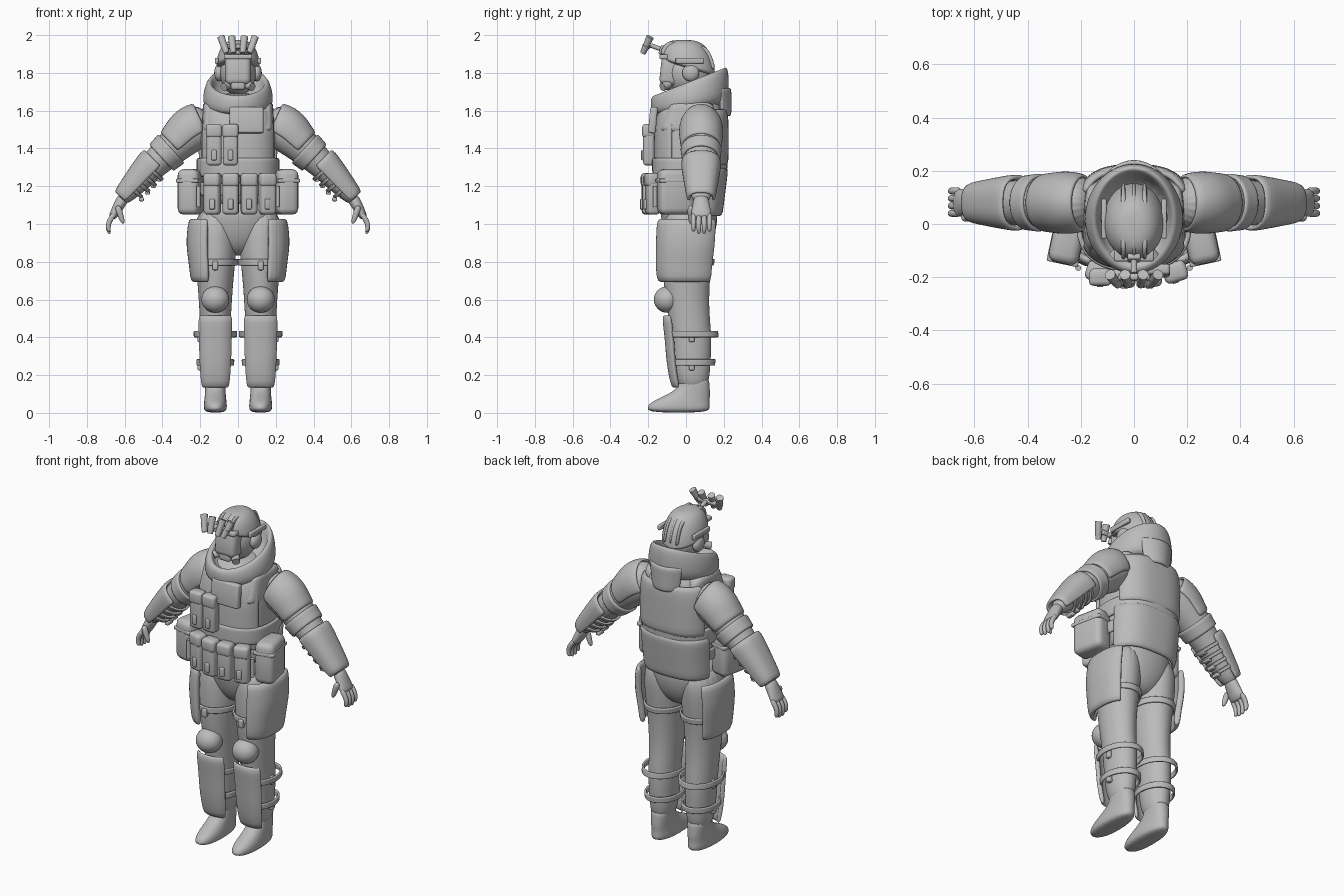
import bpy, bmesh
from math import sin, cos, tau, radians, copysign
from mathutils import Vector, Matrix

cube = bpy.data.objects.get("Cube")
if cube:
    bpy.data.objects.remove(cube, do_unlink=True)

GREY = (.5, .5, .5, 1)
grey = bpy.data.materials.new("plain grey")
grey.use_nodes = True
grey.diffuse_color = GREY
grey.node_tree.nodes["Principled BSDF"].inputs["Base Color"].default_value = GREY


def finish(name, bm, mirror=False, thick=0, smooth=0):
    bmesh.ops.recalc_face_normals(bm, faces=bm.faces[:])
    for face in bm.faces:
        face.smooth = True
    mesh = bpy.data.meshes.new(name)
    bm.to_mesh(mesh)
    bm.free()
    mesh.materials.append(grey)
    if not smooth:
        mesh.set_sharp_from_angle(angle=radians(40))
    part = bpy.data.objects.new(name, mesh)
    bpy.context.collection.objects.link(part)
    if mirror:
        part.modifiers.new("Mirror", "MIRROR").use_mirror_merge = False
    if thick:
        shell = part.modifiers.new("Solidify", "SOLIDIFY")
        shell.thickness, shell.offset = thick, 0
    if smooth:
        subsurf = part.modifiers.new("Subsurf", "SUBSURF")
        subsurf.levels = subsurf.render_levels = smooth


def loft(name, rings, x=0, arm_y=None, arc=None, thick=0, smooth=2, power=2, sides=20):
    """Skin rings of (y, z, width, depth, tilt), or (x, z, width, depth) along an arm."""
    start, end = (radians(angle) for angle in arc) if arc else (0, tau)
    count = sides + 1 if arc else sides
    bm = bmesh.new()
    rows = []
    for i, (offset, z, width, depth, *tilt) in enumerate(rings):
        side, centre = Vector((1, 0, 0)), Vector((x, offset, z))
        if arm_y is not None:
            below, above = rings[max(i - 1, 0)], rings[min(i + 1, len(rings) - 1)]
            side = Vector((above[1] - below[1], 0, below[0] - above[0])).normalized()
            centre = Vector((offset, arm_y, z))
        row = []
        for k in range(count):
            angle = start + (end - start) * k / sides
            across, along = (copysign(abs(f(angle)) ** (2 / power), f(angle)) for f in (cos, sin))
            lift = sum(tilt) * depth * along
            row.append(bm.verts.new(centre + side * width * across + Vector((0, depth * along, lift))))
        rows.append(row)
    for low, high in zip(rows, rows[1:]):
        for k in range(sides):
            j = (k + 1) % count
            bm.faces.new((low[k], low[j], high[j], high[k]))
    if not arc and not thick:
        bm.faces.new(rows[0])
        bm.faces.new(rows[-1])
    finish(name, bm, x > 0 or arm_y is not None, thick, smooth)


def sample(path, z):
    """Ring of a body profile at height z."""
    for low, high in zip(path, path[1:]):
        if z <= high[1]:
            break
    blend = (z - low[1]) / (high[1] - low[1])
    return [a + (b - a) * blend for a, b in zip(low, high)]


def wrap(name, path, bottom, top, gap=0, steps=5, **style):
    """Layer worn over a body profile between two heights."""
    rings = []
    for k in range(steps + 1):
        offset, z, width, depth = sample(path, bottom + (top - bottom) * k / steps)
        rings.append((offset, z, width + gap, depth + gap))
    loft(name, rings, smooth=1, **style)


def box(name, centre, size, turn=0, lean=0, mirror=False):
    bm = bmesh.new()
    bmesh.ops.create_cube(bm, size=1)
    bmesh.ops.scale(bm, vec=size, verts=bm.verts[:])
    bmesh.ops.bevel(bm, geom=bm.edges[:], offset=min(size) * .28, segments=3, profile=.5, affect="EDGES")
    rotation = Matrix.Rotation(radians(turn), 4, "Z") @ Matrix.Rotation(radians(lean), 4, "X")
    bm.transform(Matrix.Translation(centre) @ rotation)
    finish(name, bm, mirror)


def ball(name, centre, radii, mirror=False):
    bm = bmesh.new()
    bmesh.ops.create_uvsphere(bm, u_segments=28, v_segments=16, radius=1)
    bm.transform(Matrix.Translation(centre) @ Matrix.Diagonal((*radii, 1)))
    finish(name, bm, mirror)


def rod(name, start, end, radius, flare=1, mirror=False):
    start, end = Vector(start), Vector(end)
    axis = end - start
    bm = bmesh.new()
    bmesh.ops.create_cone(bm, cap_ends=True, segments=20, radius1=radius, radius2=radius * flare, depth=axis.length)
    bm.transform(Matrix.Translation((start + end) / 2) @ axis.to_track_quat("Z", "Y").to_matrix().to_4x4())
    finish(name, bm, mirror)


def pouch(name, x, y, z, width, depth, height, turn=0):
    box(name, (x, y, z), (width, depth, height), turn)
    box(name + "_flap", (x, y - .005, z + height / 3), (width + .005, depth, height / 3), turn)
    box(name + "_tab", (x, y - depth / 2, z - height / 4), (width / 3, .02, height / 4), turn)


# Body profiles, from the bottom up
LEG_X, ARM_Y = .12, .08
LEG = [(.04, .11, .06, .08), (.03, .25, .075, .1), (.03, .4, .08, .11), (.01, .55, .085, .11),
       (0, .75, .1, .13), (.01, .9, .12, .14), (.02, 1.1, .1, .14)]
TORSO = [(.01, 1.06, .19, .16), (.02, 1.3, .2, .18), (.02, 1.5, .2, .18), (.03, 1.6, .19, .17), (.03, 1.7, .1, .12)]
ARM = [(.63, 1.11, .035, .05), (.53, 1.22, .06, .07), (.45, 1.31, .075, .085), (.33, 1.42, .095, .1),
       (.25, 1.5, .12, .11), (.14, 1.55, .11, .09)]

# Boots and trousers
loft("boots", [(-.04, 0, .055, .16), (-.04, .03, .063, .17), (-.03, .06, .06, .155), (.02, .1, .055, .11),
               (.045, .14, .055, .08), (.045, .2, .055, .08)], x=LEG_X, power=2.3)
loft("trouser_legs", LEG, x=LEG_X)
loft("trouser_seat", [(.02, .83, .06, .06), (.02, .9, .14, .12), (.02, 1, .2, .15), (.01, 1.14, .2, .16)], power=2.3)

# Leg armour and straps
wrap("thigh_panels", LEG, .69, 1.03, .018, x=LEG_X, arc=(-78, 55), thick=.035, power=2.6)
wrap("shin_guards", LEG, .13, .52, .02, x=LEG_X, arc=(222, 318), thick=.025, power=2.7)
ball("knee_pads", (LEG_X, -.1, .6), (.074, .07, .07), mirror=True)
for name, z, gap in (("ankle", .25, .02), ("calf", .4, .03), ("thigh", .78, .01)):
    wrap(name + "_straps", LEG, z, z + .035, gap, x=LEG_X, thick=.012)
    box(name + "_buckles", (LEG_X, -.14, z) if name == "thigh" else (.2, .03, z), (.03, .03, .05), mirror=True)

# Jacket and torso armour
loft("jacket", TORSO, power=2.6)
wrap("chest_plate", TORSO, 1.3, 1.62, arc=(205, 335), thick=.02, power=2.7)
wrap("waist_band", TORSO, 1.25, 1.35, .012, thick=.02, power=2.6)
wrap("belt", TORSO, 1.15, 1.22, .015, thick=.016, power=2.6)
wrap("lower_back_plate", TORSO, 1.04, 1.3, .01, arc=(12, 168), thick=.03, power=2.8)
wrap("upper_back_plate", TORSO, 1.31, 1.61, .01, arc=(22, 158), thick=.03, power=2.8)
wrap("shoulder_straps", [(.02, 1.48, .055, .165), (.03, 1.65, .045, .11)], 1.48, 1.65, x=.14, power=3)
box("chest_flap", (.045, -.175, 1.55), (.18, .04, .14), lean=-5)

# Pouches
for x in (-.127, -.04):
    pouch("chest_pouch", x, -.197, 1.42, .08, .06, .22)
for k in (-1.5, -.5, .5, 1.5):
    pouch("belt_pouch", .01 + k * .097, k * k * .01 - .2, 1.16, .086, .07, .22, turn=k * 11)
box("side_pouches", (.25, -.055, 1.17), (.115, .19, .24), turn=12, mirror=True)
box("side_pouch_seams", (.25, -.055, 1.23), (.12, .195, .02), turn=12, mirror=True)
rod("belt_clips", (.21, -.165, 1.09), (.21, -.165, 1.2), .011, mirror=True)

# Collar with its open rim and back tab
loft("collar", [(.03, 1.6, .14, .16, .15), (.02, 1.62, .18, .2, .2), (.02, 1.66, .19, .21, .2), (.02, 1.72, .18, .21, .3),
                (.02, 1.76, .16, .2, .4), (.02, 1.75, .135, .17, .4), (.02, 1.66, .13, .15, .2)])
wrap("collar_back_tab", [(.03, 1.57, .13, .2), (.02, 1.72, .16, .21)], 1.57, 1.72, arc=(50, 130), thick=.02)

# Arms
loft("sleeves", ARM, arm_y=ARM_Y)
wrap("shoulder_guards", ARM, 1.41, 1.53, arm_y=ARM_Y, arc=(-110, 110), thick=.02)
wrap("elbow_cuffs", ARM, 1.35, 1.4, .005, arm_y=ARM_Y, thick=.018)
wrap("forearm_guards", ARM, 1.13, 1.33, .01, arm_y=ARM_Y, arc=(-105, 105), thick=.022, power=2.5)
for k in range(4):
    z = 1.18 + k * .035
    wrap("forearm_straps", ARM, z, z + .015, .012, arm_y=ARM_Y, thick=.014)
    box("forearm_buckles", (sample(ARM, z)[0] - .055, ARM_Y, z - .05), (.025, .05, .02), mirror=True)

# Gloved hands
loft("palms", [(.67, 1.03, .02, .05), (.65, 1.06, .026, .055), (.63, 1.1, .03, .045), (.6, 1.15, .035, .04)], arm_y=ARM_Y)
for k in range(4):
    tip = .94 + abs(k - 1.5) * .012
    loft("fingers", [(.68, tip, .01, .01), (.69, .985, .014, .013), (.68, 1.02, .015, .014), (.65, 1.06, .015, .015)],
         arm_y=.04 + k * .028, sides=12)
loft("thumbs", [(.606, 1, .01, .01), (.62, 1.04, .016, .016), (.64, 1.1, .02, .02)], arm_y=.025, sides=12)

# Head and domed helmet
ball("head", (0, .01, 1.8), (.095, .12, .12))
dome = []
for k in range(9):
    angle = radians(k * 10.5)
    spread = cos(angle) ** .7
    dome.append((.01, 1.82 + .155 * sin(angle), .118 * spread, .147 * spread, -.3 * cos(angle)))
loft("helmet", dome)
for x in (0, .04):
    loft("helmet_ridges", [(y, z, .01, depth + .004, tilt) for y, z, width, depth, tilt in dome[1:8 if x == 0 else 7]],
         x=x, smooth=1, power=4)
box("helmet_rails", (.113, .02, 1.865), (.02, .15, .03), mirror=True)
ball("ear_cups", (.1, .025, 1.8), (.026, .045, .045), mirror=True)
box("face_mask", (0, -.085, 1.815), (.135, .1, .16), lean=-6)
box("mask_brow", (0, -.118, 1.885), (.15, .045, .025))
box("mask_chin", (0, -.1, 1.735), (.075, .07, .05))
rod("mask_filters", (.045, -.09, 1.74), (.075, -.125, 1.725), .022, mirror=True)

# Raised four-tube goggles on a folding arm
box("goggle_mount", (0, -.125, 1.92), (.05, .03, .05), lean=-20)
rod("goggle_arm", (0, -.13, 1.925), (0, -.185, 1.945), .012)
box("goggle_bridge", (0, -.2, 1.94), (.12, .025, .025), lean=-20)
for x, spread in ((.024, .01), (.06, .03)):
    middle = (x + spread / 2, -.21, 1.945)
    rod("goggle_eyepieces", (x, -.228, 1.905), middle, .015, flare=1.3, mirror=True)
    rod("goggle_lenses", middle, (x + spread, -.19, 1.99), .017, flare=1.2, mirror=True)
